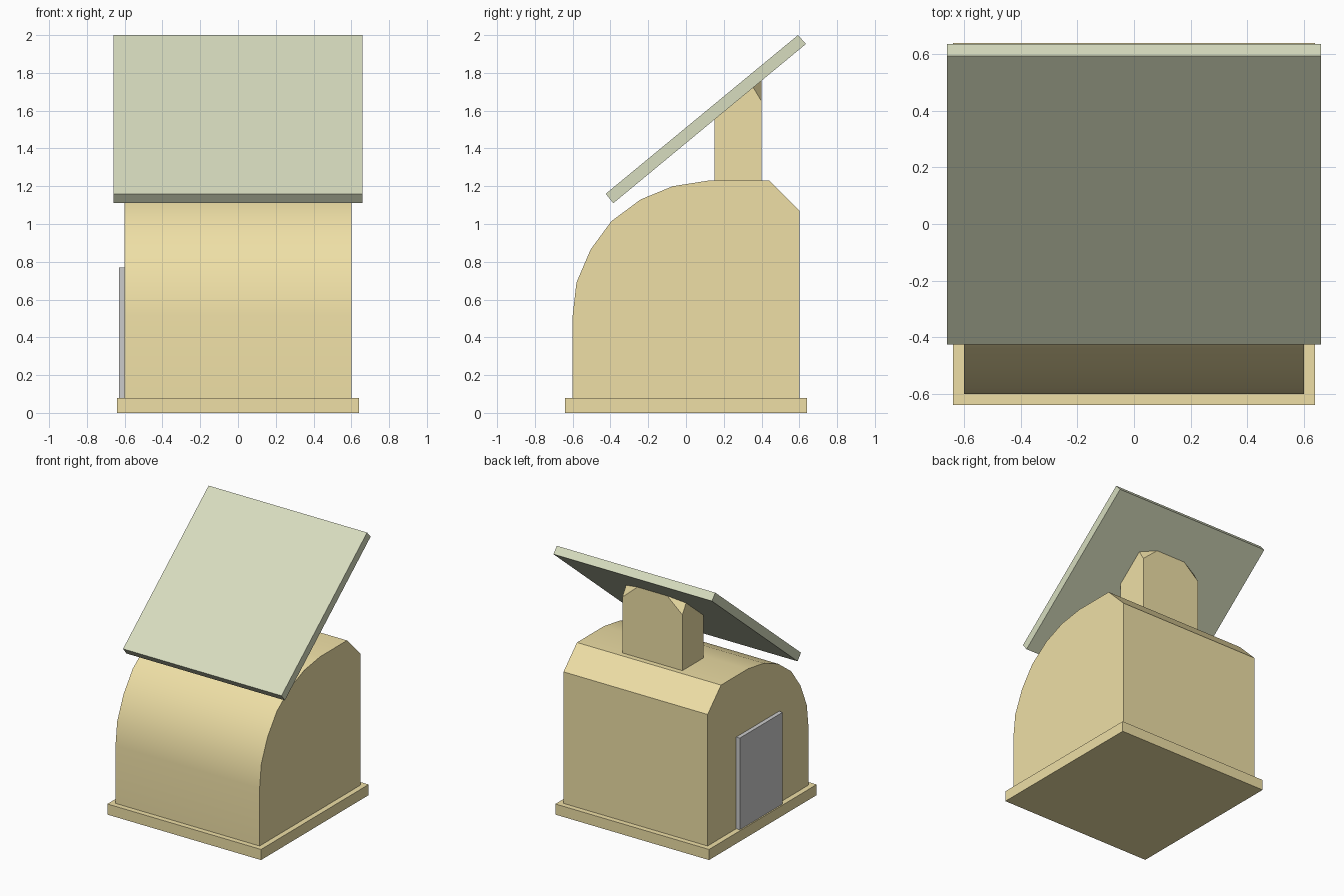
import bpy
import bmesh
import math

if "Cube" in bpy.data.objects:
    bpy.data.objects.remove(bpy.data.objects["Cube"])


def material(name, color):
    mat = bpy.data.materials.new(name)
    mat.diffuse_color = color
    mat.use_nodes = True
    mat.node_tree.nodes["Principled BSDF"].inputs["Base Color"].default_value = mat.diffuse_color
    return mat


def finish(name, bm, mat=None):
    bmesh.ops.recalc_face_normals(bm, faces=bm.faces)
    mesh = bpy.data.meshes.new(name)
    bm.to_mesh(mesh)
    bm.free()
    obj = bpy.data.objects.new(name, mesh)
    bpy.context.collection.objects.link(obj)
    if mat:
        mesh.materials.append(mat)
    return obj


def extrude_x(name, profile, x0, x1, mat=None):
    """Extrude a closed (y, z) profile from x0 to x1."""
    bm = bmesh.new()
    face = bm.faces.new([bm.verts.new((x0, y, z)) for y, z in profile])
    new = bmesh.ops.extrude_face_region(bm, geom=[face])["geom"]
    verts = [g for g in new if isinstance(g, bmesh.types.BMVert)]
    bmesh.ops.translate(bm, verts=verts, vec=(x1 - x0, 0, 0))
    return finish(name, bm, mat)


def rect(y0, y1, z0, z1):
    return [(y0, z0), (y1, z0), (y1, z1), (y0, z1)]


sand = material("sand", (0.86, 0.74, 0.38, 1))
pale = material("pale_green", (0.68, 0.72, 0.52, 1))

# Base slab
extrude_x("base", rect(-0.64, 0.64, 0, 0.08), -0.64, 0.64, sand)

# Hut body with curved front and chamfered rear roof edge
body = extrude_x("body", [
    (-0.6, 0.08), (0.6, 0.08), (0.6, 1.07), (0.44, 1.23), (0.12, 1.23),
    (-0.07, 1.2), (-0.24, 1.13), (-0.395, 1.015), (-0.505, 0.865),
    (-0.58, 0.69), (-0.6, 0.515)], -0.6, 0.6, sand)
bpy.context.view_layer.objects.active = body
body.select_set(True)
bpy.ops.object.shade_smooth_by_angle(angle=math.radians(30))

# Door on the left side
extrude_x("door", rect(-0.25, 0.26, 0.08, 0.77), -0.63, -0.6)

# Tilted panel
extrude_x("roof_panel", [(-0.425, 1.16), (-0.385, 1.11), (0.635, 1.953), (0.593, 2.0)],
          -0.66, 0.66, pale)

# Panel post: sloped top, rear top corners cut off
bm = bmesh.new()
for s in (-1, 1):
    for x, y, z in [(0.25, 0.15, 1.23), (0.25, 0.4, 1.23), (0.25, 0.15, 1.555),
                    (0.25, 0.355, 1.724), (0.25, 0.4, 1.65), (0.12, 0.4, 1.762)]:
        bm.verts.new((s * x, y, z))
bmesh.ops.convex_hull(bm, input=bm.verts)
bmesh.ops.dissolve_limit(bm, angle_limit=0.02, verts=bm.verts, edges=bm.edges)
finish("panel_post", bm, sand)
